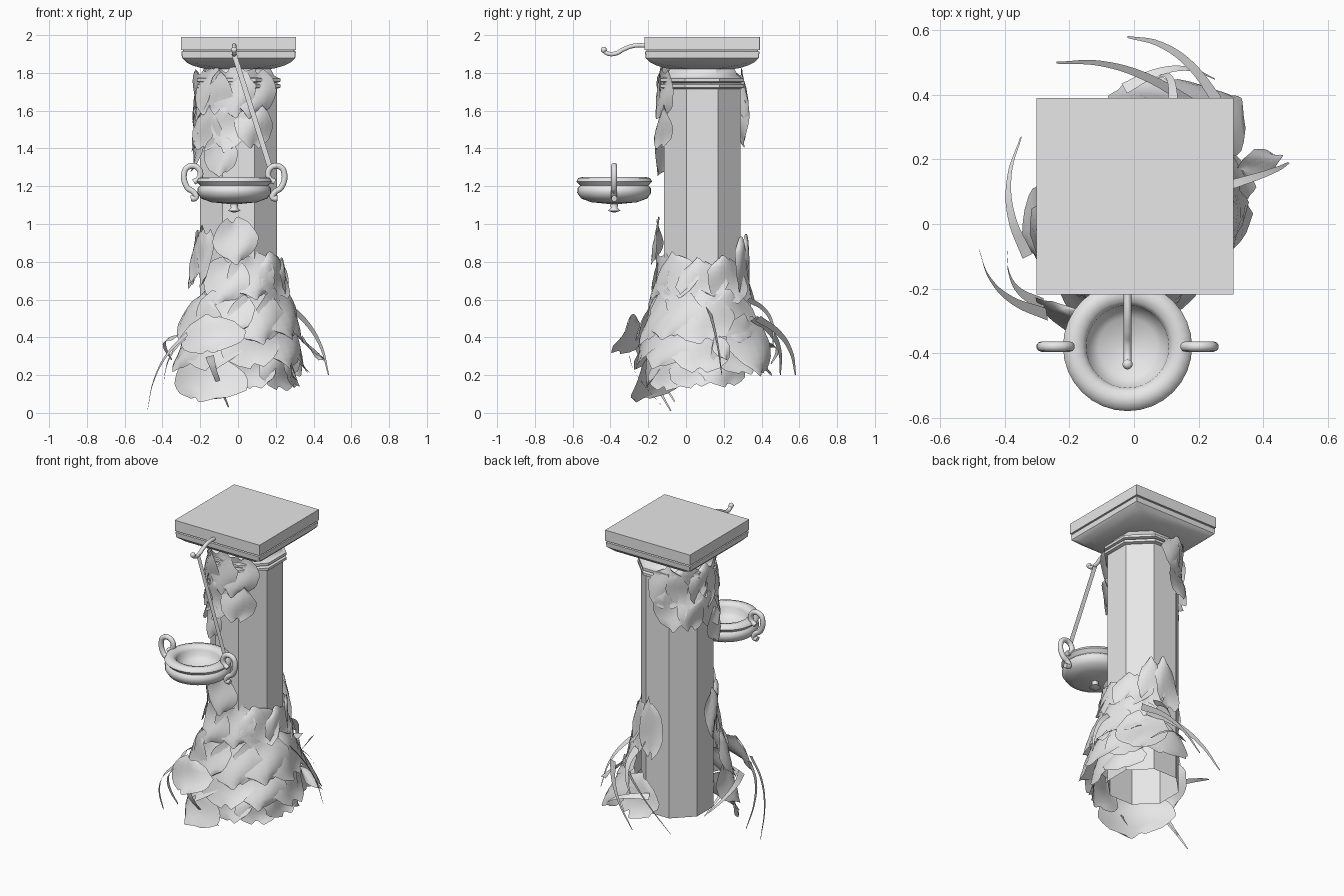
import bpy, bmesh, math, random
from mathutils import Matrix, Vector

random.seed(4)
if "Cube" in bpy.data.objects:
    bpy.data.objects.remove(bpy.data.objects["Cube"])

AXIS = Vector((0.003, 0.086, 0))    # the pillar stands a little behind the centre
BOWL = Vector((-0.02, -0.38, 0))
OCT = math.tan(math.pi / 8)

stone = bpy.data.materials.new("plain_grey")
stone.use_nodes = True
grey = (0.8, 0.8, 0.8, 1)
stone.diffuse_color = grey
stone.node_tree.nodes["Principled BSDF"].inputs["Base Color"].default_value = grey


def place(name, data):
    """Put a mesh or curve in the scene as the only selected object."""
    data.materials.append(stone)
    ob = bpy.data.objects.new(name, data)
    bpy.context.collection.objects.link(ob)
    bpy.ops.object.select_all(action="DESELECT")
    ob.select_set(True)
    bpy.context.view_layer.objects.active = ob


def finish(name, bm, angle=35):
    mesh = bpy.data.meshes.new(name)
    bm.to_mesh(mesh)
    bm.free()
    place(name, mesh)
    bpy.ops.object.shade_smooth_by_angle(angle=math.radians(angle))


def skin(name, rings, angle, caps=True):
    """Join closed rings of points into a tube, capped or open."""
    bm = bmesh.new()
    rows = [[bm.verts.new(p) for p in ring] for ring in rings]
    for low, high in zip(rows, rows[1:]):
        for i in range(len(low)):
            bm.faces.new((low[i - 1], low[i], high[i], high[i - 1]))
    if caps:
        bm.faces.new(rows[0][::-1])
        bm.faces.new(rows[-1])
    finish(name, bm, angle)


def eight_sided(name, profile, caps=True):
    """Loft of (height, half width, corner share); share near 1 is square."""
    rings = []
    for z, h, share in profile:
        t = h * share
        quarter = [Vector((h, -t, z)), Vector((h, t, z))]
        rings.append([AXIS + Matrix.Rotation(k * math.pi / 2, 3, "Z") @ p
                      for k in range(4) for p in quarter])
    skin(name, rings, 30, caps)


def swept(name, points, radius=0, ribbon=0):
    """Round rod, or slanted flat ribbon tapering to its tip, along a smooth path."""
    cu = bpy.data.curves.new(name, "CURVE")
    cu.dimensions = "3D"
    cu.bevel_depth = radius
    cu.bevel_resolution = 3
    cu.extrude = ribbon / 2
    cu.use_fill_caps = radius > 0
    sp = cu.splines.new("BEZIER")
    sp.resolution_u = 6
    sp.bezier_points.add(len(points) - 1)
    for i, (bp, p) in enumerate(zip(sp.bezier_points, points)):
        bp.co = p
        bp.handle_left_type = bp.handle_right_type = "AUTO"
        if ribbon:
            bp.radius = 1 - 0.85 * i / (len(points) - 1)
            bp.tilt = math.radians(50)
    place(name, cu)
    bpy.ops.object.convert(target="MESH")


def leaf(name, around, radius, z, w, h, tilt):
    """Broad leaf wrapped round the pillar, its lower end leaning outward."""
    bm = bmesh.new()
    rows, cols = 8, 6
    phase = random.uniform(0, math.tau)
    grid = []
    for r in range(rows + 1):
        t = 0.02 + 0.96 * r / rows
        half = w / 2 * math.sin(math.pi * t) ** 0.5 * random.uniform(0.93, 1.05)
        row = []
        for c in range(cols + 1):
            u = 2 * c / cols - 1
            x = u * half
            y = x * x / 0.6 + 0.012 * math.sin(5 * t + 2 * u + phase)
            row.append(bm.verts.new((x, y, h * (0.5 - t - 0.06 * math.cos(3 * u + phase)))))
        grid.append(row)
    for a, b in zip(grid, grid[1:]):
        for c in range(cols):
            bm.faces.new((a[c], b[c], b[c + 1], a[c + 1]))
    bm.transform(Matrix.Translation(AXIS)
                 @ Matrix.Rotation(math.radians(around + 90), 4, "Z")
                 @ Matrix.Translation((0, -radius, z))
                 @ Matrix.Rotation(math.radians(-tilt), 4, "X")
                 @ Matrix.Rotation(math.radians(random.uniform(-14, 14)), 4, "Y"))
    finish(name, bm, 60)


# Pillar shaft, two equal neck rings, and the capital from neck to slab
eight_sided("pillar_shaft", [(0.18, 0.203, OCT), (1.74, 0.203, OCT)], caps=False)
for label, z in (("lower", 1.73), ("upper", 1.762)):
    eight_sided("neck_ring_" + label, [
        (z + dz, h, OCT) for dz, h in ((-0.015, 0.2), (-0.008, 0.221), (0.008, 0.221), (0.015, 0.2))])
eight_sided("neck_cove", [(1.77, 0.21, OCT), (1.79, 0.185, OCT), (1.83, 0.167, OCT)])
eight_sided("capital", [
    (1.82, 0.165, OCT), (1.826, 0.2, 0.55), (1.84, 0.245, 0.75), (1.855, 0.275, 0.9),
    (1.88, 0.3, 0.99), (1.912, 0.303, 0.99), (1.916, 0.295, 0.99), (1.925, 0.295, 0.99)])
eight_sided("top_slab", [(1.921, 0.305, 0.998), (1.99, 0.305, 0.998)])

# Hanging bowl and its foot knob, turned from one profile
profile = [(0.001, 1.06), (0.034, 1.07), (0.018, 1.085), (0.02, 1.105), (0.12, 1.115),
           (0.175, 1.135), (0.196, 1.165), (0.194, 1.19), (0.18, 1.203), (0.2, 1.225),
           (0.19, 1.243), (0.165, 1.25), (0.14, 1.243), (0.128, 1.225), (0.124, 1.195),
           (0.09, 1.165), (0.001, 1.152)]
turn = [math.tau * i / 32 for i in range(32)]
skin("hanging_bowl", [[BOWL + Vector((r * math.cos(a), r * math.sin(a), z)) for a in turn]
                      for r, z in profile], 60)

# Scroll handles: a curl over the rim running into a small outward tail
arc = [math.radians(a) for a in range(260, -20, -40)]
scroll = [(0.222 + 0.043 * math.cos(a), 1.265 + 0.043 * math.sin(a)) for a in arc]
scroll += [(0.25, 1.195), (0.212, 1.165), (0.203, 1.14), (0.23, 1.135)]
for side, label in ((1, "left"), (-1, "right")):
    swept("bowl_handle_" + label, [BOWL + Vector((side * x, 0, z)) for x, z in scroll], 0.016)

# Hook under the slab with a ball tip, and the flat strap beside it
hook = [(-0.2, 1.945), (-0.28, 1.943), (-0.33, 1.925), (-0.375, 1.902), (-0.42, 1.905), (-0.435, 1.922)]
swept("hook", [(BOWL.x, y, z) for y, z in hook], 0.012)
bm = bmesh.new()
bmesh.ops.create_uvsphere(bm, u_segments=12, v_segments=8, radius=0.016,
                          matrix=Matrix.Translation((BOWL.x, *hook[-1])))
finish("hook_ball", bm)
bm = bmesh.new()
bm.faces.new([bm.verts.new((x, BOWL.y, z)) for x, z in
              ((0.155, 1.3), (0.182, 1.305), (-0.01, 1.91), (-0.035, 1.9))])
finish("strap", bm)

# Leaves around the foot: label, first and last bearing, count,
# distance from axis, height, leaf width, leaf height, outward tilt
foot_tiers = [
    ("crown_leaf", -94, -94, 1, 0.25, 0.92, 0.24, 0.24, 5),
    ("high_leaf", -108, 35, 5, 0.25, 0.71, 0.27, 0.25, 12),
    ("middle_leaf", -140, 35, 6, 0.3, 0.52, 0.34, 0.28, 18),
    ("low_leaf", -155, 75, 7, 0.32, 0.35, 0.32, 0.27, 20),
    ("foot_leaf", -75, 25, 4, 0.29, 0.23, 0.28, 0.2, 12),
    ("back_corner_leaf", 48, 48, 1, 0.37, 0.35, 0.32, 0.34, 22),
    ("corner_leaf", -122, -122, 1, 0.35, 0.175, 0.46, 0.26, 18),
    ("drooping_leaf", -110, -110, 1, 0.44, 0.41, 0.36, 0.22, 25),
    ("back_leaf", 62, 85, 2, 0.25, 0.75, 0.17, 0.36, 6),
    ("right_leaf", -175, -140, 3, 0.24, 0.83, 0.13, 0.3, 6),
    ("outer_leaf", 15, 15, 1, 0.4, 0.34, 0.09, 0.18, 45)]
# Leaves under the capital, wrapping from the front round to the back
upper_tiers = [
    ("upper_leaf", -250, -68, 7, 0.23, 1.69, 0.25, 0.26, 2),
    ("hanging_leaf", -245, -68, 6, 0.235, 1.52, 0.21, 0.24, 4),
    ("lowest_hanging_leaf", -165, -115, 2, 0.24, 1.38, 0.21, 0.21, 5)]
for label, first, last, count, radius, z, w, h, tilt in foot_tiers + upper_tiers:
    for i in range(count):
        bearing = first + (last - first) * i / max(count - 1, 1)
        leaf(f"{label}_{i + 1}", bearing, radius, z + random.uniform(-0.02, 0.02), w, h, tilt)

# Long grass blades, each bowed up and outward between root and tip
blades = [
    ((-.27, -.28, .42), (-.48, -.08, .01)), ((-.28, -.25, .4), (-.39, -.06, .06)),
    ((.2, .36, .5), (-.24, .5, .2)), ((.26, .38, .5), (-.02, .58, .2)),
    ((-.03, .42, .36), (.25, .45, .26)), ((.22, .1, .6), (.48, .19, .2)),
    ((-.33, -.1, .4), (-.35, .27, .28)), ((-.15, -.3, .3), (-.05, -.12, .03)),
    ((.12, .33, .6), (.08, .46, .36))]
for i, (root, tip) in enumerate(blades):
    root, tip = Vector(root), Vector(tip)
    out = (root + tip) / 2 - AXIS
    out.z = 0
    bow = out.normalized() * 0.05 + Vector((0, 0, 0.03))
    path = [root.lerp(tip, t) + bow * math.sin(math.pi * t) for t in (0, 0.33, 0.67, 1)]
    swept(f"grass_blade_{i + 1}", path, ribbon=0.045)
